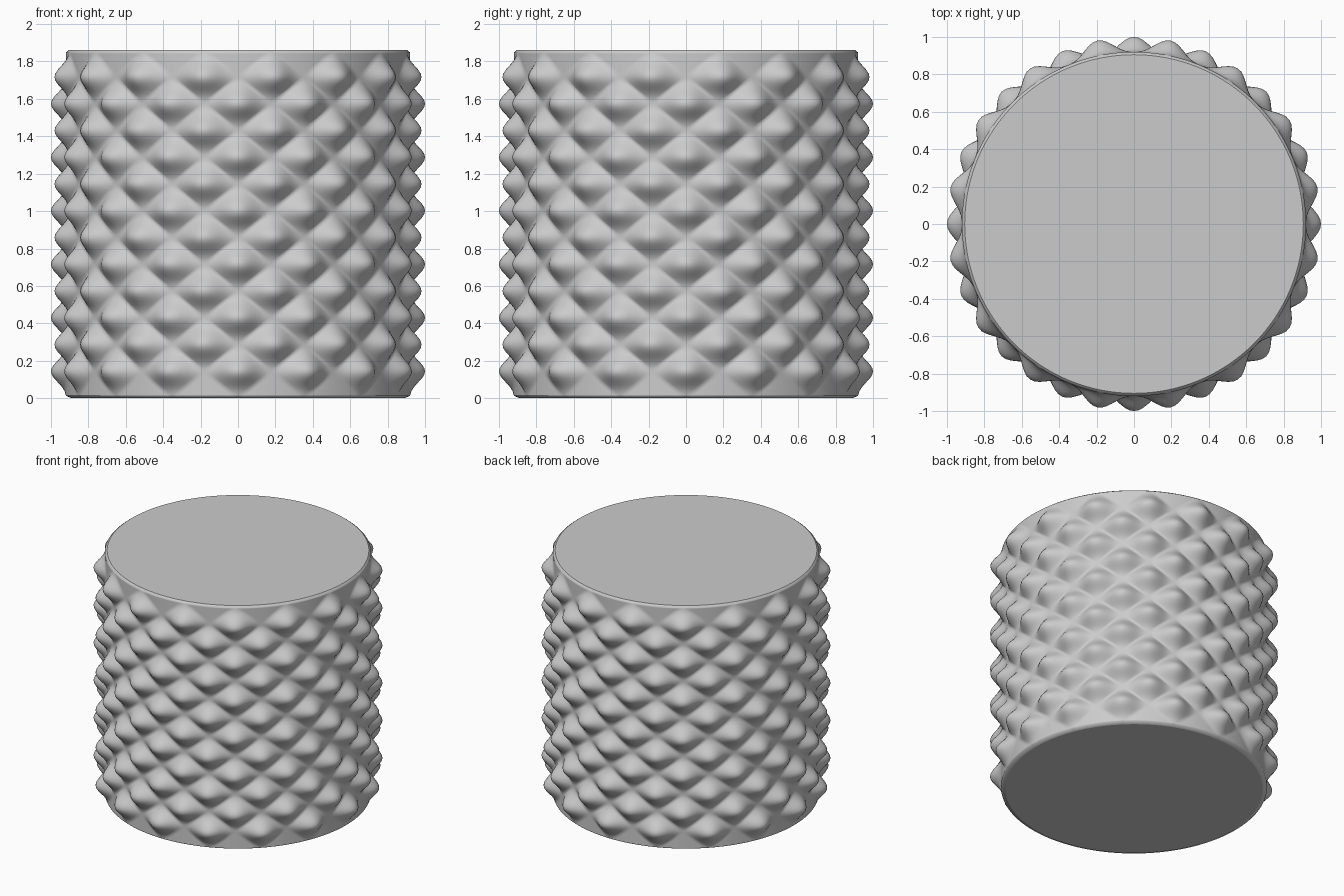
import bpy, bmesh
from math import pi, sin, cos, floor

if "Cube" in bpy.data.objects:
    bpy.data.objects.remove(bpy.data.objects["Cube"], do_unlink=True)

COLUMNS = 32        # half-width steps round the body
ROWS = 13           # half-height steps up the body
N = 8               # mesh steps in each half diamond
HEIGHT = 1.86
BASE, BUMP = 0.92, 0.08
RIM = 0.012

grey = bpy.data.materials.new("plain_grey")
grey.use_nodes = True
colour = (0.6, 0.6, 0.6, 1)
grey.diffuse_color = colour
grey.node_tree.nodes["Principled BSDF"].inputs["Base Color"].default_value = colour


def swell(t):
    """Rounded ridge between whole numbers, with soft flanks."""
    s = abs(sin(pi * t))
    return s * (0.6 + 0.4 * s)


def radius(u, v):
    """Body radius: a rounded bump in every whole diamond, valleys between."""
    a, b = (u + v) / 2, (u - v) / 2
    row = floor(a) - floor(b)           # height of this diamond's centre
    if row <= 0 or row >= ROWS:
        return BASE                     # plain half diamonds at the rims
    return BASE + BUMP * swell(a) * swell(b)


bm = bmesh.new()


def ring(z, radius_at):
    verts = []
    for i in range(COLUMNS * N):
        u = i / N
        angle = u * 2 * pi / COLUMNS
        r = radius_at(u)
        verts.append(bm.verts.new((r * cos(angle), r * sin(angle), z)))
    return verts


# Quilted wall, with a narrow rounded rim at each end
rings = [ring(0, lambda u: BASE - 0.03)]
for j in range(ROWS * N + 1):
    v = j / N
    z = min(max(v * HEIGHT / ROWS, RIM), HEIGHT - RIM)
    rings.append(ring(z, lambda u: radius(u, v)))
rings.append(ring(HEIGHT, lambda u: BASE - 0.015))

# Split each quad along the valley direction
count = COLUMNS * N
for j in range(len(rings) - 1):
    low, high = rings[j], rings[j + 1]
    for i in range(count):
        k = (i + 1) % count
        a, b, c, d = low[i], low[k], high[k], high[i]
        if (i // N + (j - 1) // N) % 2 == 0:
            faces = ((a, b, c), (a, c, d))
        else:
            faces = ((a, b, d), (b, c, d))
        for f in faces:
            bm.faces.new(f).smooth = True

# Flat end caps
bm.faces.new(rings[0][::-1])
bm.faces.new(rings[-1])

mesh = bpy.data.meshes.new("quilted_drum")
bm.to_mesh(mesh)
bm.free()
mesh.materials.append(grey)
drum = bpy.data.objects.new("quilted_drum", mesh)
bpy.context.collection.objects.link(drum)
